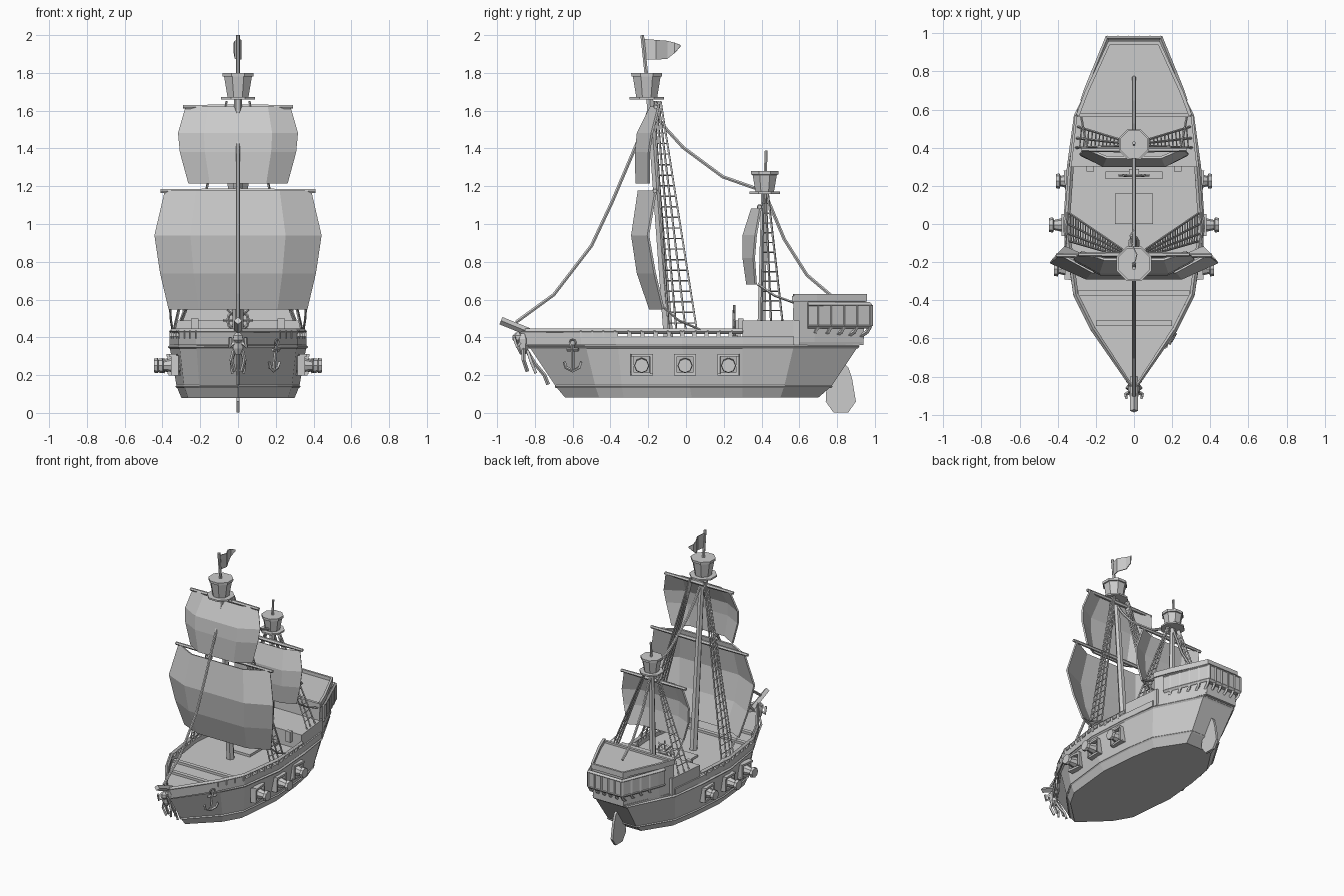
import bpy, math
from mathutils import Vector

if "Cube" in bpy.data.objects:
    bpy.data.objects.remove(bpy.data.objects["Cube"])


def mesh(name, verts, faces, thick=0):
    me = bpy.data.meshes.new(name)
    me.from_pydata([tuple(v) for v in verts], [], faces)
    ob = bpy.data.objects.new(name, me)
    bpy.context.collection.objects.link(ob)
    if thick:
        m = ob.modifiers.new("thickness", "SOLIDIFY")
        m.thickness, m.offset = thick, 0
    return ob


def tubes(name, paths, r, res=0, radii=None):
    """Swept round bars along several polylines, as one mesh."""
    cu = bpy.data.curves.new(name, "CURVE")
    cu.dimensions, cu.bevel_depth, cu.bevel_resolution, cu.use_fill_caps = "3D", r, res, True
    for p in paths:
        s = cu.splines.new("POLY")
        s.use_smooth = False
        s.points.add(len(p) - 1)
        for i, co in enumerate(p):
            s.points[i].co = (*co, 1)
            s.points[i].radius = radii[i] if radii else 1
    tmp = bpy.data.objects.new(name, cu)
    bpy.context.collection.objects.link(tmp)
    dg = bpy.context.evaluated_depsgraph_get()
    me = bpy.data.meshes.new_from_object(tmp.evaluated_get(dg))
    bpy.data.objects.remove(tmp)
    ob = bpy.data.objects.new(name, me)
    bpy.context.collection.objects.link(ob)
    return ob


def box(name, c, s, rot=0):
    bpy.ops.mesh.primitive_cube_add(size=1, location=c, rotation=(0, 0, rot))
    ob = bpy.context.object
    ob.name, ob.scale = name, s
    return ob


def lathe(name, c, prof, n=8):
    v = [(c[0] + r * math.cos((k + .5) * math.tau / n), c[1] + r * math.sin((k + .5) * math.tau / n), z)
         for r, z in prof for k in range(n)]
    f = [(i * n + k, i * n + (k + 1) % n, (i + 1) * n + (k + 1) % n, (i + 1) * n + k)
         for i in range(len(prof) - 1) for k in range(n)]
    return mesh(name, v, f + [tuple(range(n))[::-1], tuple(range((len(prof) - 1) * n, len(prof) * n))])


def mir(paths):
    return paths + [[(-x, y, z) for x, y, z in p] for p in paths]


def ring(half):
    """Half outline (bow to stern, x>=0) to a full closed loop."""
    return half + [(-x, y) for x, y in reversed(half) if x > 0]


def loft(name, levels):
    n = len(levels[0][1])
    v = [(x, y, z) for z, loop in levels for x, y in loop]
    f = [(i * n + k, i * n + (k + 1) % n, (i + 1) * n + (k + 1) % n, (i + 1) * n + k)
         for i in range(len(levels) - 1) for k in range(n)]
    return mesh(name, v, f + [tuple(range(n))[::-1], tuple(range((len(levels) - 1) * n, len(levels) * n))])


def strip(name, pts, z0, z1, thick):
    n = len(pts)
    return mesh(name, [(x, y, z) for z in (z0, z1) for x, y in pts],
                [(i, i + 1, n + i + 1, n + i) for i in range(n - 1)], thick)


# Hull
keel = [(0, -.64), (.19, -.46), (.265, -.33), (.30, .03), (.275, .3), (.24, .5), (.11, .70)]
low = [(0, -.69), (.205, -.48), (.285, -.34), (.325, .02), (.305, .3), (.27, .52), (.12, .77)]
wale = [(0, -.83), (.22, -.53), (.31, -.36), (.362, -.02), (.342, .3), (.305, .57), (.135, .91)]
rail = [(0, -.87), (.215, -.55), (.305, -.37), (.352, -.02), (.33, .3), (.30, .57), (.135, .94)]
loft("hull", [(.08, ring(keel)), (.14, ring(low)), (.35, ring(wale)), (.375, ring(rail))])
full = [(-x, y) for x, y in reversed(rail[1:6])] + rail[:6]
strip("bulwark", full, .36, .405, .02)
for nm, half, z, r in (("waterline_band", low, .14, .008), ("wale_band", wale, .35, .01)):
    loop = ring(half)
    tubes(nm, [[(x, y, z) for x, y in loop + loop[:1]]], r)
tubes("handrail", [[(x, y, .432) for x, y in full[1:-1]]], .014)
strip("bow_bulwark", full[3:8], .37, .43, .02)

# Rail posts along both sides
for a, b, n in ((rail[1], rail[2], 3), (rail[2], rail[3], 5), (rail[3], rail[4], 5)):
    for k in range(n):
        t = k / n
        x, y = (a[i] + (b[i] - a[i]) * t for i in (0, 1))
        for s in (1, -1):
            box("rail_post", (s * x, y, .415), (.022, .022, .04))

# Raised decks at the stern
q = [(.33, .3), (.30, .57), (.30, .6), (-.30, .6), (-.30, .57), (-.33, .3)]
loft("quarter_deck", [(.36, q), (.49, q)])
poop = [(.295, .57), (.25, .69), (.13, .95), (-.13, .95), (-.25, .69), (-.295, .57)]
loft("poop_cabin", [(.36, [(x, y - .01) for x, y in poop]), (.605, poop)])
strip("poop_rim", poop, .59, .63, .018)
box("poop_front_beam", (0, .572, .605), (.6, .02, .03))
gal = [(.268, .645), (.25, .70), (.14, .975), (-.14, .975), (-.25, .70), (-.268, .645)]
strip("stern_gallery", gal, .46, .57, .018)
for z in (.46, .515, .572):
    tubes("gallery_moulding", [[(x, y, z) for x, y in gal]], .014 if z != .515 else .007)
posts, braces = [], []
for a, b, n in ((gal[1], gal[2], 4), (gal[2], gal[3], 5), (gal[3], gal[4], 4)):
    for k in range(n):
        x, y = (a[i] + (b[i] - a[i]) * k / n for i in (0, 1))
        posts.append([(x, y, .46), (x, y, .57)])
        braces.append([(x, y, .46), (x * .98, y - .015, .43), (x * .92, y - .06, .40)])
tubes("gallery_posts", posts, .014)
tubes("gallery_brackets", braces, .011)
box("gallery_floor", (0, .86, .455), (.27, .22, .015))

# Rudder
rud = [(.80, .30), (.86, .24), (.88, .18), (.90, .06), (.86, .003), (.78, .003), (.74, .06), (.745, .15)]
mesh("rudder", [(0, y, z) for y, z in rud], [tuple(range(8))], .018)

# Deck fittings
box("foredeck_beam", (0, -.36, .38), (.58, .03, .025))
box("foredeck_beam", (0, -.52, .38), (.40, .03, .025))
box("cargo_hatch", (0, .08, .38), (.2, .16, .025))
for s in (1, -1):
    box("stair_post", (s * .23, .29, .46), (.04, .03, .08))

# Steering wheel
W = Vector((0, .255, .49))
pol = lambda r, a: W + Vector((r * math.cos(a), 0, r * math.sin(a)))
tubes("wheel_rim", [[pol(.055, k * math.tau / 12) for k in range(13)]], .008)
tubes("wheel_spokes", [[pol(.08, k * math.pi / 4), pol(-.08, k * math.pi / 4)] for k in range(4)], .006)
box("wheel_stand", (0, .275, .43), (.05, .025, .12))
box("wheel_base", (0, .255, .395), (.3, .04, .03))

# Masts
tubes("main_mast", [[(0, -.09, .36), (0, -.195, 1.7)]], .027, 1, [1.1, .75])
tubes("main_pole", [[(0, -.195, 1.65), (0, -.232, 2.0)]], .011, 1)
tubes("mizzen_mast", [[(0, .40, .47), (0, .415, 1.2)]], .024, 1, [1, .75])
tubes("mizzen_pole", [[(0, .415, 1.15), (0, .425, 1.39)]], .009, 1)
for y, z, k, h in ((-.208, 1.66, 1, .14), (.417, 1.16, .88, .12)):
    lathe("lookout_platform", (0, y), [(.098 * k, z), (.098 * k, z + .012)])
    lathe("crows_nest", (0, y), [(.058 * k, z), (.083 * k, z + h), (.072 * k, z + h), (.05 * k, z + .03)])
    lathe("nest_rim", (0, y), [(.08 * k, z + h - .02), (.088 * k, z + h - .018), (.089 * k, z + h), (.075 * k, z + h)])

# Sails: rows of (z, half width, edge y, belly y)
def sail(name, rows):
    v = [(x, y, z) for z, w, e, b in rows for x, y in ((-w, e), (-w * .57, b), (w * .57, b), (w, e))]
    f = [(r * 4 + c, r * 4 + c + 1, r * 4 + c + 5, r * 4 + c + 4) for r in range(len(rows) - 1) for c in range(3)]
    mesh(name, v, f, .012)


sail("main_sail", [(1.175, .385, -.16, -.25), (.94, .44, -.20, -.285), (.74, .41, -.165, -.255), (.55, .365, -.12, -.19)])
sail("top_sail", [(1.62, .275, -.145, -.185), (1.48, .315, -.18, -.255), (1.38, .305, -.195, -.265), (1.215, .26, -.195, -.262)])
sail("mizzen_sail", [(1.08, .25, .395, .35), (.94, .285, .37, .305), (.82, .275, .36, .305), (.68, .24, .37, .325)])
for w, y, z in ((.41, -.165, 1.175), (.29, -.16, 1.62), (.275, .39, 1.09)):
    tubes("yard", [[(-w, y, z), (0, y, z), (w, y, z)]], .014, 1, [.8, 1.1, .8])

# Shrouds with rungs
def shrouds(name, top, feet, n):
    paths = [[top + Vector((0, i * .012, 0)), Vector(f)] for i, f in enumerate(feet)]
    rungs = []
    for k in range(1, n):
        t = k / n
        rungs.append([a.lerp(b, t) for a, b in paths])
    tubes(name + "_ropes", mir(paths), .006)
    tubes(name + "_rungs", mir(rungs), .0035)


shrouds("main_shrouds", Vector((.06, -.17, 1.65)), [(.34, -.09, .42), (.345, -.05, .42), (.345, 0, .42), (.345, .06, .42)], 22)
shrouds("mizzen_shrouds", Vector((.045, .41, 1.16)), [(.305, .40, .49), (.30, .45, .49), (.295, .51, .49)], 13)

# Stays and sheets
P = lambda pts: [(0, y, z) for y, z in pts]
tubes("stays", [P([(-.19, 1.62), (-.25, 1.45), (-.39, 1.12), (-.5, .886), (-.70, .626), (-.90, .48)]),
                P([(-.18, 1.61), (-.12, 1.52), (-.015, 1.405), (.195, 1.25), (.38, 1.185)]),
                P([(.42, 1.16), (.52, .92), (.64, .73), (.77, .62)])], .01, 1)
tubes("sheets", mir([[(.36, -.12, .56), (.355, -.04, .49), (.345, .1, .43)],
                     [(.24, .38, .68), (.26, .47, .62), (.28, .58, .58)]]), .006)

# Flag
fl = [(-.225, 1.98, 1.87, 0), (-.16, 1.975, 1.87, .015), (-.10, 1.97, 1.875, -.015), (-.06, 1.96, 1.905, -.02), (-.03, 1.948, 1.94, 0)]
mesh("flag", [(x, y, z) for y, a, b, x in fl for z in (a, b)],
     [(2 * i, 2 * i + 1, 2 * i + 3, 2 * i + 2) for i in range(4)], .006)

# Cannons with framed ports
for y, x, tip, ang in ((-.235, .325, .42, .12), (-.005, .345, .445, 0), (.225, .33, .41, -.08)):
    for s in (1, -1):
        for dy, dz, sy, sz in ((0, .05, .115, .015), (0, -.05, .115, .015), (.05, 0, .015, .1), (-.05, 0, .015, .1)):
            box("gun_port_frame", (s * (x + .008 + dz * .12), y + dy, .255 + dz), (.04, sy, sz), s * ang)
    barrel = [(x - .04, y, .255), (x + .02, y, .253), (tip - .025, y, .25), (tip - .02, y, .25), (tip, y, .25)]
    tubes("cannon", mir([barrel]), .035, 2, [1.1, 1.1, .75, 1.15, 1.05])

# Anchor on the starboard bow
ax = lambda u, z: (.205 + .6 * u - (.37 - z) * .12, -.60 + u, z)
tubes("anchor", [[ax(0, .36), ax(0, .225)], [ax(-.03, .335), ax(.03, .335)],
                 [ax(-.045, .27), ax(-.035, .24), ax(0, .222), ax(.035, .24), ax(.045, .27)]], .009)
tubes("anchor_ring", [[ax(.016 * math.cos(k * math.pi / 4), .372 + .016 * math.sin(k * math.pi / 4)) for k in range(9)]], .005)

# Bowsprit and carved figurehead
tubes("bowsprit", [[(0, -.98, .488), (0, -.80, .415)]], .021)
lathe("figurehead_body", (0, -.865), [(.015, .31), (.03, .34), (.035, .39), (.02, .42)], 6)
lathe("figurehead_head", (0, -.89), [(.012, .37), (.028, .385), (.028, .41), (.012, .425)], 6)
tubes("figurehead_limbs", mir([[(.02, -.88, .37), (.045, -.895, .35), (.04, -.91, .40)],
                               [(.02, -.86, .34), (.035, -.86, .28), (.02, -.84, .22)],
                               [(.015, -.84, .33), (.035, -.82, .27), (.03, -.795, .21)]])
      + [[(0, -.85, .34), (0, -.80, .26), (0, -.75, .2), (0, -.73, .15)]], .01)
